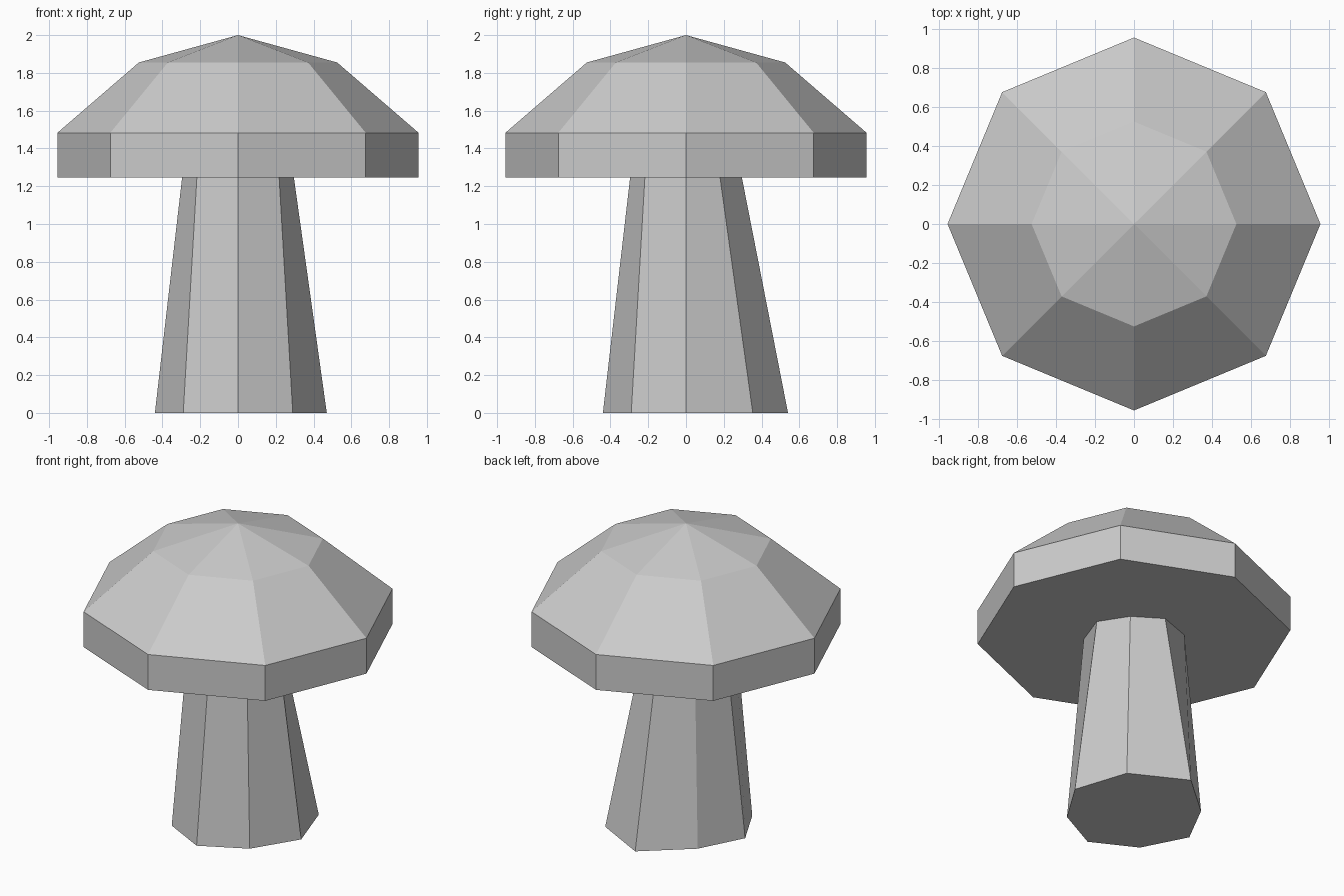
import bpy, bmesh
from math import cos, sin, pi

if "Cube" in bpy.data.objects:
    bpy.data.objects.remove(bpy.data.objects["Cube"])


def ring(radii, z):
    """Eight points around z, one radius per corner (or one for all)."""
    if not isinstance(radii, (list, tuple)):
        radii = [radii] * 8
    return [(r * cos(i * pi / 4), r * sin(i * pi / 4), z) for i, r in enumerate(radii)]


def loft(name, rings, apex=None):
    """Skin stacked octagon rings; close the top with a cap or a point."""
    bm = bmesh.new()
    loops = [[bm.verts.new(p) for p in r] for r in rings]
    bm.faces.new(loops[0][::-1])
    for a, b in zip(loops, loops[1:]):
        for i in range(8):
            j = (i + 1) % 8
            bm.faces.new((a[i], a[j], b[j], b[i]))
    top = loops[-1]
    if apex:
        tip = bm.verts.new(apex)
        for i in range(8):
            bm.faces.new((top[i], top[(i + 1) % 8], tip))
    else:
        bm.faces.new(top)
    bmesh.ops.recalc_face_normals(bm, faces=bm.faces)
    mesh = bpy.data.meshes.new(name)
    bm.to_mesh(mesh)
    bm.free()
    obj = bpy.data.objects.new(name, mesh)
    bpy.context.collection.objects.link(obj)
    return obj


# Stem: slightly lopsided foot, flaring toward the back right
foot = [0.47, 0.50, 0.54, 0.41, 0.44, 0.41, 0.44, 0.41]
neck = [0.296, 0.255, 0.296, 0.308, 0.296, 0.308, 0.296, 0.308]
loft("stem", [ring(foot, 0), ring(neck, 1.245)])

# Cap: upright rim, sloping shoulder and shallow pointed crown
loft("cap", [ring(0.956, 1.245), ring(0.956, 1.483), ring(0.525, 1.855)], apex=(0, 0, 2))
